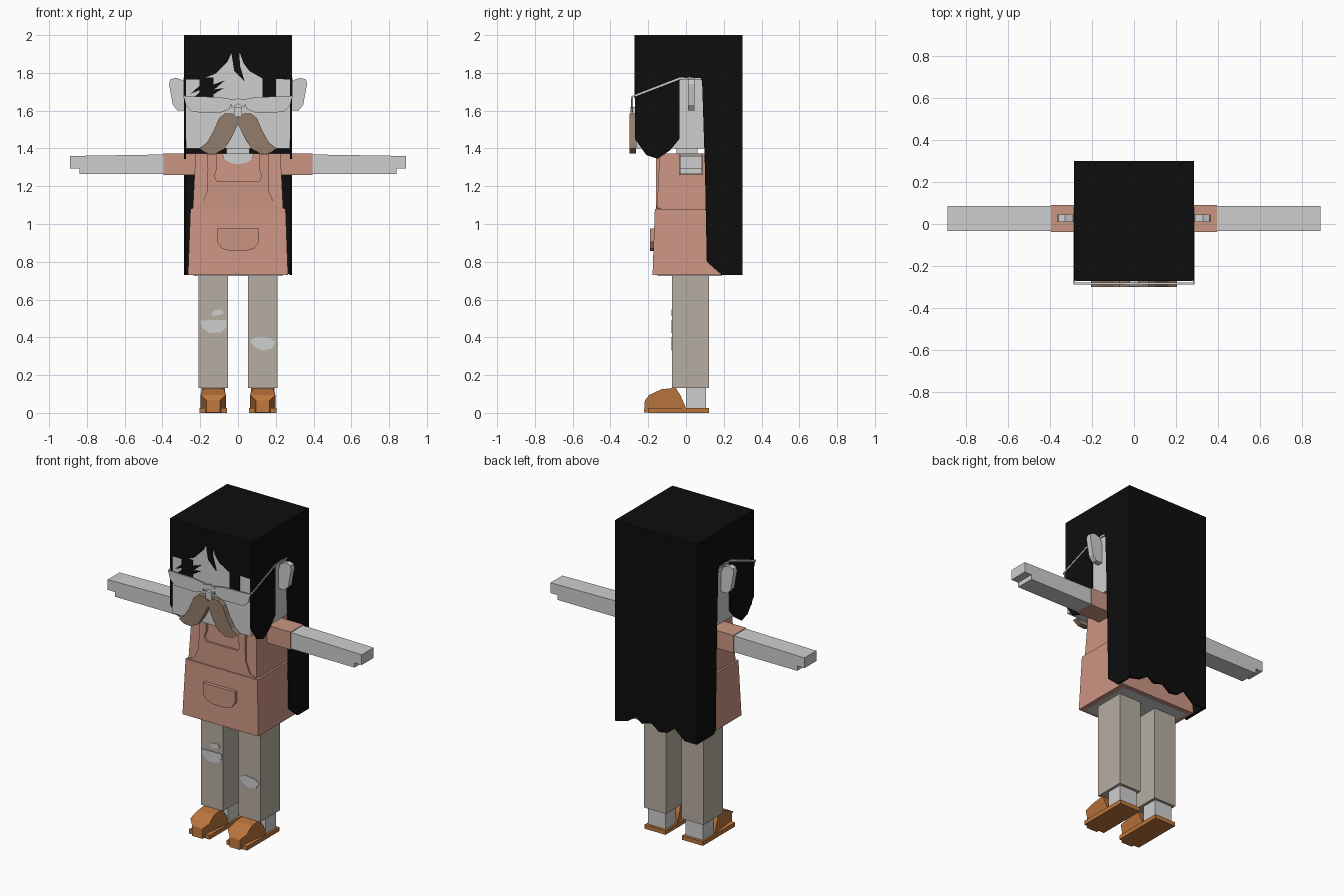
import bpy
import bmesh

default_cube = bpy.data.objects.get("Cube")
if default_cube:
    bpy.data.objects.remove(default_cube, do_unlink=True)


def make_material(name, red, green, blue):
    material = bpy.data.materials.new(name)
    material.use_nodes = True
    colour = (red, green, blue, 1)
    material.diffuse_color = colour
    material.node_tree.nodes["Principled BSDF"].inputs["Base Color"].default_value = colour
    return material


skin = make_material("pale grey", .62, .62, .62)
black = make_material("hair black", .004, .004, .004)
pink = make_material("dusty pink", .6, .3, .225)
beige = make_material("trouser beige", .47, .42, .36)
orange = make_material("shoe orange", .5, .18, .045)
brown = make_material("moustache brown", .29, .205, .145)


def finish(name, mesh_builder, material, mirror=False):
    """Turn a bmesh into a flat shaded object, optionally mirrored across x."""
    bmesh.ops.recalc_face_normals(mesh_builder, faces=mesh_builder.faces)
    mesh = bpy.data.meshes.new(name)
    mesh_builder.to_mesh(mesh)
    mesh_builder.free()
    mesh.materials.append(material)
    part = bpy.data.objects.new(name, mesh)
    bpy.context.collection.objects.link(part)
    if mirror:
        modifier = part.modifiers.new("Mirror", 'MIRROR')
        modifier.use_clip = False
        modifier.use_mirror_merge = False
    return part


def prism(name, outline, axis, start, end, material, mirror=False):
    """Extrude an outline along x (points are y, z) or along y (points are x, z)."""
    def place(point, depth):
        a, b = point
        return (depth, a, b) if axis == 'x' else (a, depth, b)

    builder = bmesh.new()
    near = [builder.verts.new(place(p, start)) for p in outline]
    far = [builder.verts.new(place(p, end)) for p in outline]
    builder.faces.new(near)
    builder.faces.new(far)
    for i in range(len(outline)):
        j = (i + 1) % len(outline)
        builder.faces.new((near[i], near[j], far[j], far[i]))
    return finish(name, builder, material, mirror)


def box(name, xs, ys, zs, material, mirror=False):
    low, high = zs
    outline = [(ys[0], low), (ys[1], low), (ys[1], high), (ys[0], high)]
    return prism(name, outline, 'x', xs[0], xs[1], material, mirror)


def loft(name, rings, material):
    """Join rectangles given as (z, half width, front, back)."""
    builder = bmesh.new()
    loops = []
    for z, half, front, back in rings:
        corners = [(-half, front), (half, front), (half, back), (-half, back)]
        loops.append([builder.verts.new((x, y, z)) for x, y in corners])
    builder.faces.new(loops[0])
    builder.faces.new(loops[-1])
    for lower, upper in zip(loops, loops[1:]):
        for i in range(4):
            j = (i + 1) % 4
            builder.faces.new((lower[i], lower[j], upper[j], upper[i]))
    return finish(name, builder, material)


def symmetric(half):
    """Complete an outline that starts and ends near the x = 0 line."""
    return half + [(-x, z) for x, z in reversed(half) if x]


# Head, neck, nose and ears
box("head", (-.276, .276), (-.265, .285), (1.4, 1.986), skin)
box("neck", (-.06, .06), (-.05, .06), (1.3, 1.42), skin)
box("nose", (-.022, .022), (-.295, -.26), (1.57, 1.62), skin)
ear_outline = [(.27, 1.6), (.32, 1.6), (.345, 1.63), (.365, 1.74),
               (.36, 1.765), (.33, 1.775), (.29, 1.76), (.27, 1.7)]
prism("ear", ear_outline, 'y', .01, .045, skin, True)

# Hair shell: crown, sides, back and fringe
box("hair_crown", (-.286, .286), (-.27, .3), (1.985, 2), black)
side_top = [(.3, 2), (-.27, 2), (-.27, 1.45), (-.21, 1.365), (-.15, 1.345),
            (-.085, 1.39), (-.035, 1.45), (-.035, 1.76), (.02, 1.78),
            (.085, 1.76), (.1, 1.3)]
prism("hair_side_left", side_top + [(.11, .8), (.19, .73), (.3, .73)],
      'x', .274, .286, black)
prism("hair_side_right", side_top + [(.11, .75), (.13, .73), (.3, .73)],
      'x', -.286, -.274, black)
hair_ends = [(.286, .73), (.2, .75), (.14, .79), (.1, .76), (.03, .78),
             (-.02, .74), (-.08, .75), (-.13, .79), (-.2, .73), (-.286, .73)]
prism("hair_back", [(-.286, 2), (.286, 2)] + hair_ends, 'y', .285, .3, black)
fringe_ends = [(.28, 1.765), (.13, 1.77), (.06, 1.81), (.03, 1.85), (.008, 1.91),
               (.01, 1.84), (.035, 1.755), (-.02, 1.81), (-.035, 1.905),
               (-.055, 1.86), (-.12, 1.795), (-.2, 1.765), (-.28, 1.765)]
prism("hair_fringe", [(-.28, 2), (.28, 2)] + fringe_ends, 'y', -.272, -.264, black)

# Eyes with loose strands beside one of them
box("left_eye", (.13, .2), (-.272, -.264), (1.67, 1.775), black)
box("right_eye", (-.205, -.13), (-.272, -.264), (1.67, 1.775), black)
strands = [[(-.25, 1.69), (-.2, 1.71), (-.2, 1.735)],
           [(-.24, 1.665), (-.2, 1.675), (-.2, 1.7)],
           [(-.14, 1.7), (-.07, 1.76), (-.14, 1.735)],
           [(-.14, 1.68), (-.075, 1.72), (-.14, 1.71)]]
for strand in strands:
    prism("hair_strand", strand, 'y', -.272, -.264, black)

# Glasses
lens_outline = [(.03, 1.66), (.1, 1.672), (.288, 1.677), (.275, 1.625),
                (.24, 1.592), (.09, 1.59), (.045, 1.61)]
prism("glasses_lens", lens_outline, 'y', -.288, -.28, skin, True)
prism("glasses_bridge", symmetric([(0, 1.635), (.035, 1.615), (.04, 1.655), (0, 1.665)]),
      'y', -.29, -.28, skin)
temple_outline = [(-.288, 1.668), (-.035, 1.765), (.08, 1.762), (.08, 1.772),
                  (-.035, 1.775), (-.288, 1.677)]
prism("glasses_temple", temple_outline, 'x', .282, .289, skin, True)

# Moustache
moustache_outline = [(0, 1.565), (.03, 1.585), (.07, 1.585), (.1, 1.56), (.13, 1.49),
                     (.165, 1.43), (.205, 1.4), (.17, 1.375), (.12, 1.372),
                     (.075, 1.395), (.04, 1.445), (0, 1.53)]
prism("moustache", moustache_outline, 'y', -.3, -.266, brown, True)

# Clothed body
loft("shirt_body", [(1.06, .24, -.155, .195), (1.372, .225, -.14, .185)], pink)
loft("dress_skirt", [(.73, .265, -.177, .215), (1.08, .252, -.165, .205)], pink)
box("dress_underside", (-.235, .235), (-.15, .19), (.726, .732), skin)
bib_half = [(0, 1.225), (.11, 1.225), (.125, 1.25), (.11, 1.3), (.115, 1.37),
            (.165, 1.37), (.16, 1.29), (.165, 1.17), (.195, 1.1),
            (.25, 1.08), (0, 1.08)]
prism("dress_bib", symmetric(bib_half), 'y', -.16, -.135, pink)
prism("neckline", symmetric([(0, 1.315), (.045, 1.325), (.075, 1.345), (.085, 1.374), (0, 1.374)]),
      'y', -.149, -.14, skin)
pocket_half = [(0, .975), (.112, .975), (.112, .905), (.085, .87), (.04, .857), (0, .857)]
prism("pocket", symmetric(pocket_half), 'y', -.19, -.165, pink)

# Arms with stepped hands
box("sleeve", (.2, .395), (-.037, .091), (1.26, 1.372), pink, True)
arm_outline = [(.39, 1.265), (.84, 1.265), (.84, 1.295), (.89, 1.295), (.89, 1.36), (.39, 1.368)]
prism("arm", arm_outline, 'y', -.033, .086, skin, True)

# Legs and ankles
box("trouser_leg", (.053, .208), (-.073, .122), (.133, .74), beige, True)
box("ankle", (.07, .192), (0, .105), (.02, .14), skin, True)

# Torn knees
tears = [[(-.2, .49), (-.06, .492), (-.065, .45), (-.09, .427), (-.15, .422), (-.19, .45)],
         [(-.145, .515), (-.125, .545), (-.085, .548), (-.075, .525), (-.11, .515)],
         [(.062, .385), (.1, .402), (.17, .397), (.2, .375), (.18, .34), (.13, .33), (.085, .35)]]
for tear in tears:
    prism("knee_tear", tear, 'y', -.077, -.07, skin)

# Shoes: flat soles and uppers narrowed at the toe
box("shoe_sole", (.058, .204), (-.2, .122), (0, .026), orange, True)
upper_outline = [(-.222, .003), (-.218, .065), (-.195, .095), (-.13, .125),
                 (-.055, .133), (-.03, .095), (0, .025), (0, .003)]
upper = prism("shoe_upper", upper_outline, 'x', .064, .198, orange, True)
for vertex in upper.data.vertices:
    if vertex.co.y < -.21:
        vertex.co.x = .131 + (vertex.co.x - .131) * .55
    elif vertex.co.z > .12:
        vertex.co.x = .131 + (vertex.co.x - .131) * .85
